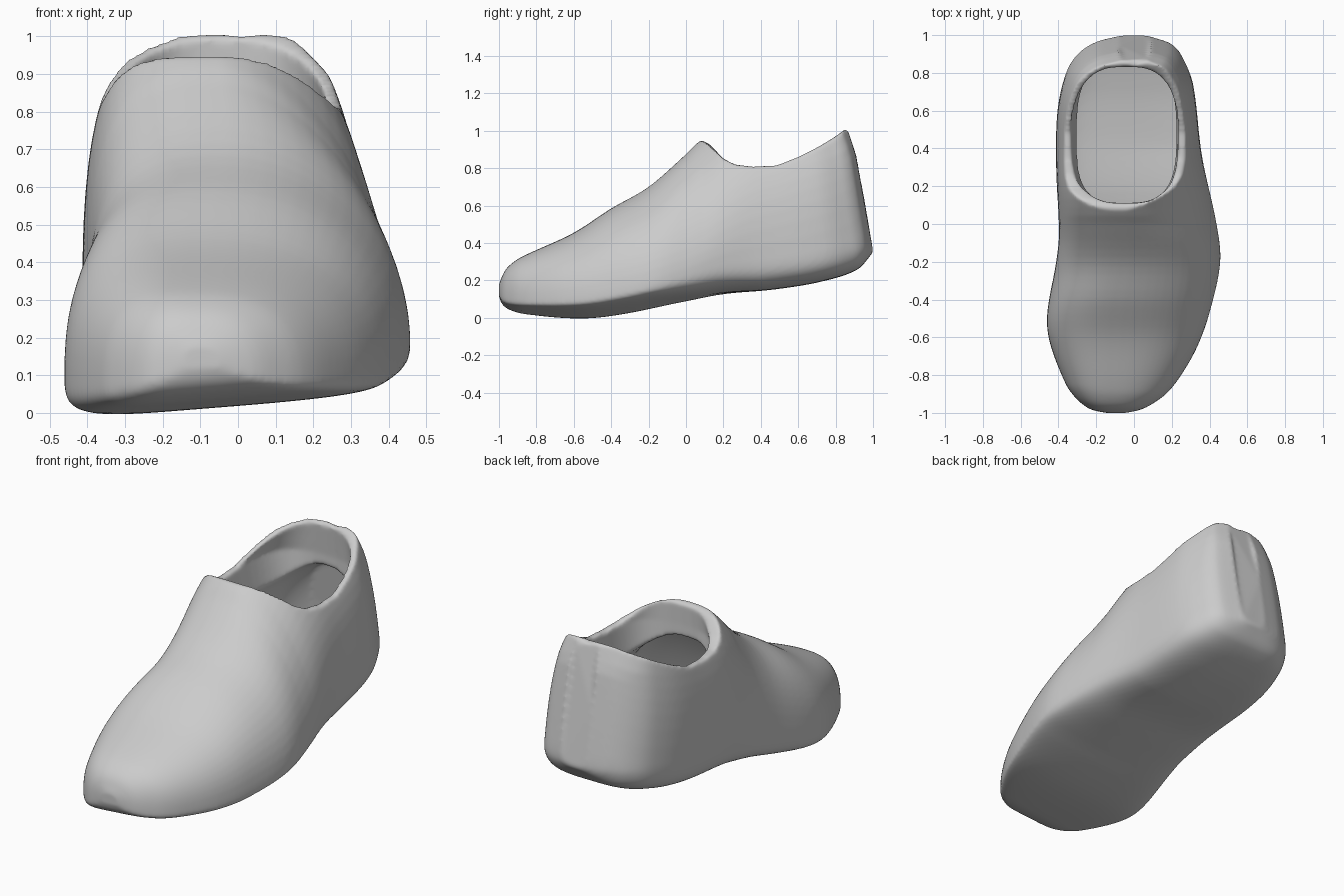
import bpy, bmesh, math

cube = bpy.data.objects.get("Cube")
if cube:
    bpy.data.objects.remove(cube)


def curve(points):
    """Smooth interpolation through (position, value) pairs."""
    def slope(i):
        a, b = points[max(i - 1, 0)], points[min(i + 1, len(points) - 1)]
        return (b[1] - a[1]) / (b[0] - a[0])

    def value(p):
        p = min(max(p, points[0][0]), points[-1][0])
        i = 0
        while i < len(points) - 2 and p > points[i + 1][0]:
            i += 1
        (p0, v0), (p1, v1) = points[i], points[i + 1]
        d = p1 - p0
        t = (p - p0) / d
        u = 1 - t
        return (v0 * (1 + 2 * t) * u * u + v1 * (3 - 2 * t) * t * t
                + d * t * u * (slope(i) * u - slope(i + 1) * t))
    return value


def loft(name, rings):
    """Closed solid through rings of equal point count."""
    bm = bmesh.new()
    loops = [[bm.verts.new(p) for p in ring] for ring in rings]
    n = len(loops[0])
    for a, b in zip(loops, loops[1:]):
        for i in range(n):
            j = (i + 1) % n
            bm.faces.new((a[i], a[j], b[j], b[i]))
    bm.faces.new(loops[0])
    bm.faces.new(loops[-1])
    bmesh.ops.recalc_face_normals(bm, faces=bm.faces[:])
    mesh = bpy.data.meshes.new(name)
    bm.to_mesh(mesh)
    bm.free()
    obj = bpy.data.objects.new(name, mesh)
    bpy.context.collection.objects.link(obj)
    return obj


# Outline and profile curves along the length
right_side = curve([(-1, -.15), (-.985, -.22), (-.96, -.265), (-.92, -.31), (-.85, -.36),
                    (-.63, -.445), (-.48, -.46), (-.2, -.412), (-.05, -.397), (.3, -.412),
                    (.6, -.405), (.8, -.36), (.9, -.3), (.97, -.2), (1, -.08)])
left_side = curve([(-1, -.04), (-.985, .03), (-.96, .085), (-.9, .17), (-.8, .25),
                   (-.65, .335), (-.47, .4), (-.2, .457), (0, .437), (.36, .36),
                   (.73, .315), (.86, .27), (.96, .2), (1, .09)])
top = curve([(-1, .18), (-.97, .25), (-.92, .3), (-.86, .335), (-.6, .455), (-.4, .585),
             (-.2, .7), (0, .875), (.06, .935), (.2, 1.04), (.4, 1.1), (1, 1.22)])
bottom = curve([(-1, .095), (-.985, .062), (-.95, .035), (-.86, .012), (-.55, -.008),
                (-.3, .018), (0, .08), (.2, .122), (.5, .155), (.73, .195), (.92, .26),
                (1, .35)])
# Roundness of the upper on each side
left_round = curve([(-1, 2.6), (-.6, 2.4), (-.1, 1.85), (.1, 1.68), (.4, 2.15), (1, 2.4)])
right_round = curve([(-1, 2.6), (-.3, 2.6), (.1, 3), (.45, 2.4), (1, 2.4)])


def power(v, n):
    return math.copysign(abs(v) ** (2 / n), v)


def section(y, inset=0, ceiling=2, count=64):
    """Rounded cross-section with a flat sole and an asymmetric upper."""
    xr, xl = right_side(y) + inset, left_side(y) - inset
    z0, z1 = bottom(y) + inset, min(top(y) - inset, ceiling)
    centre = xr + (xl - xr) * .42
    waist = z0 + (z1 - z0) * .21
    front = min(max((.4 - y) / .6, 0), 1)
    back = min(max((y - .4) / .6, 0), 1)
    ring = []
    for i in range(count):
        a = 2 * math.pi * (i + .5) / count
        c, s = math.cos(a), math.sin(a)
        n = 4 if s < 0 else (left_round(y) if c > 0 else right_round(y))
        x = centre + power(c, n) * (xl - centre if c > 0 else centre - xr)
        z = waist + power(s, n) * (z1 - waist if s > 0 else waist - z0)
        if s < 0:
            z += .08 * (x + .33) * front * abs(power(s, n))
        lean = .17 * max(z - .36, 0) + .2 * max(z - .88, 0)
        ring.append((x, y - lean * back * back * (3 - 2 * back), z))
    return ring


stations = [-math.cos(math.pi * i / 70) for i in range(71)]
shoe = loft("shoe_upper_and_sole", [section(y) for y in stations])

# Cutter that hollows the inside below the collar
inside_cutter = loft("inside_cutter", [section(y * .955, .03, .76) for y in stations])

# Cutter that trims the collar line
collar = [(.05, 1.5), (.05, .94), (.085, .95), (.13, .925), (.2, .85), (.26, .82),
          (.35, .808), (.48, .813), (.6, .86), (.7, .91), (.8, .97), (.85, 1.008),
          (1.2, 1.008), (1.2, 1.5)]
collar_cutter = loft("collar_cutter", [[(x, y, z) for y, z in collar] for x in (-1, 1)])


# Cutter that opens the collar
def opening(x0, x1, y0, y1, z, count=48):
    ring = []
    for i in range(count):
        a = 2 * math.pi * i / count
        ring.append(((x0 + x1) / 2 + power(math.cos(a), 3) * (x1 - x0) / 2,
                     (y0 + y1) / 2 + power(math.sin(a), 3) * (y1 - y0) / 2, z))
    return ring


foot_cutter = loft("foot_cutter", [
    opening(-.28, .22, .12, .84, .55), opening(-.335, .235, .11, .845, .82),
    opening(-.28, .2, .11, .83, 1.0), opening(-.28, .2, .11, .83, 1.4)])

cutters = (inside_cutter, collar_cutter, foot_cutter)
for cutter in cutters:
    cutter.hide_render = True
    cut = shoe.modifiers.new(cutter.name, 'BOOLEAN')
    cut.operation = 'DIFFERENCE'
    cut.solver = 'EXACT'
    cut.object = cutter

# Soften the collar lip and heel edges
remesh = shoe.modifiers.new("even_surface", 'REMESH')
remesh.mode = 'VOXEL'
remesh.voxel_size = .01
soften = shoe.modifiers.new("soft_edges", 'SMOOTH')
soften.factor = .5
soften.iterations = 10

bpy.context.view_layer.update()
evaluated = shoe.evaluated_get(bpy.context.evaluated_depsgraph_get())
finished = bpy.data.meshes.new_from_object(evaluated)
shoe.modifiers.clear()
shoe.data = finished
for cutter in cutters:
    bpy.data.objects.remove(cutter)

# Single plain grey
grey = bpy.data.materials.new("plain_grey")
grey.use_nodes = True
colour = (.6, .6, .6, 1)
grey.diffuse_color = colour
grey.node_tree.nodes["Principled BSDF"].inputs["Base Color"].default_value = colour
finished.materials.clear()
finished.materials.append(grey)

for face in finished.polygons:
    face.use_smooth = True
    face.material_index = 0
